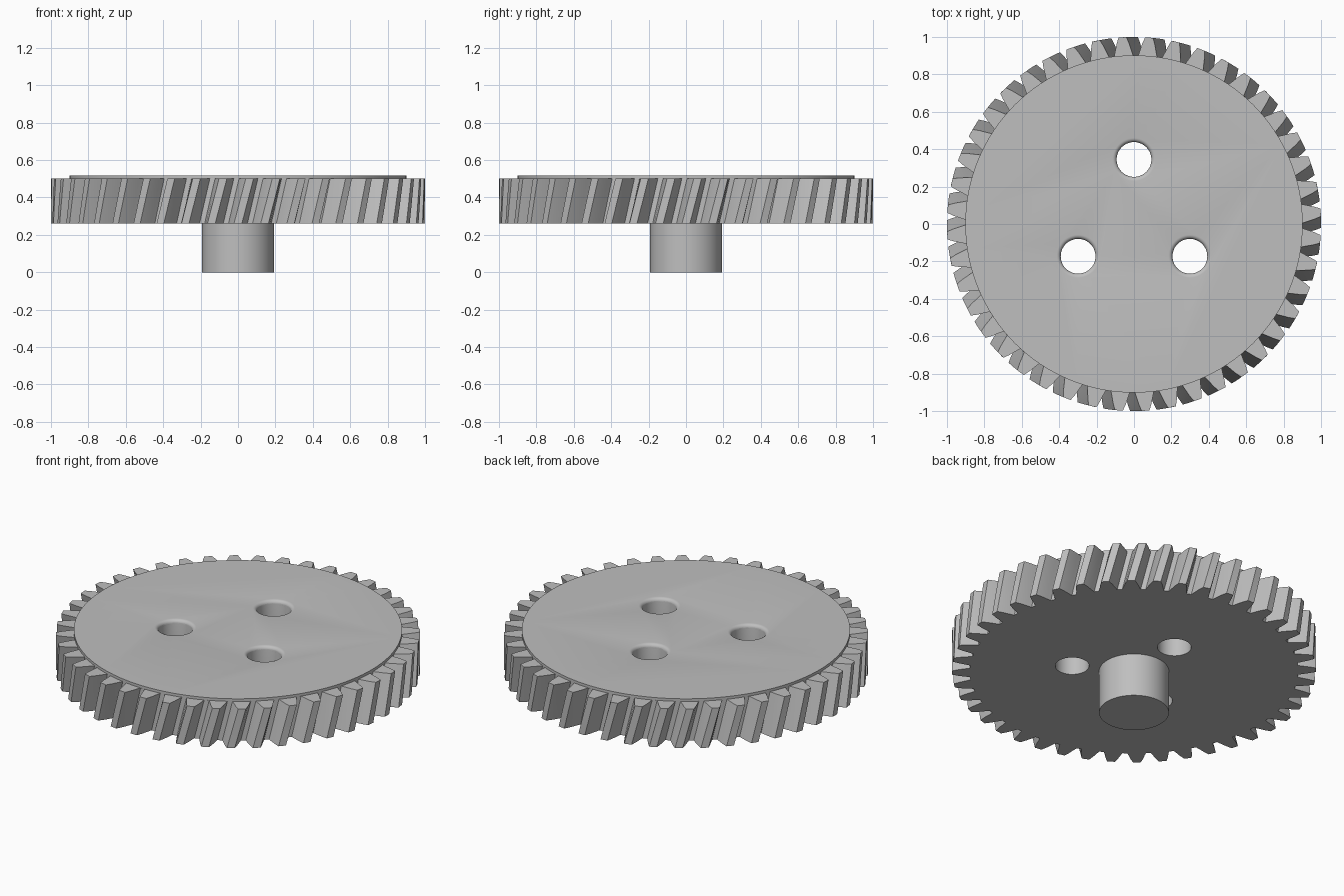
import bpy
import bmesh
from math import cos, sin, pi, radians

if "Cube" in bpy.data.objects:
    bpy.data.objects.remove(bpy.data.objects["Cube"], do_unlink=True)

TEETH = 44
TWIST = 0.062
GEAR_BOTTOM, GEAR_TOP, PLATE_TOP = 0.262, 0.5, 0.516
ROOT = 0.902

steel = bpy.data.materials.new("steel grey")
steel.use_nodes = True
GREY = (0.52, 0.52, 0.52, 1)
steel.diffuse_color = GREY
steel.node_tree.nodes["Principled BSDF"].inputs["Base Color"].default_value = GREY


def loft(name, rings):
    """Skin a stack of equal closed rings and cap both ends."""
    bm = bmesh.new()
    loops = [[bm.verts.new(p) for p in ring] for ring in rings]
    n = len(loops[0])
    for low, high in zip(loops, loops[1:]):
        for i in range(n):
            j = (i + 1) % n
            bm.faces.new((low[i], low[j], high[j], high[i]))
    bm.faces.new(loops[0][::-1])
    bm.faces.new(loops[-1])
    mesh = bpy.data.meshes.new(name)
    bm.to_mesh(mesh)
    bm.free()
    mesh.materials.append(steel)
    obj = bpy.data.objects.new(name, mesh)
    bpy.context.collection.objects.link(obj)
    return obj


def circle(r, z, x=0, y=0, n=64):
    return [(x + r * cos(2 * pi * i / n), y + r * sin(2 * pi * i / n), z)
            for i in range(n)]


def select_only(obj):
    bpy.ops.object.select_all(action='DESELECT')
    obj.select_set(True)
    bpy.context.view_layer.objects.active = obj


# Helical teeth: half widths as angles at each radius of one tooth
flank = [(ROOT, 0.056), (0.93, 0.046), (0.965, 0.035), (1.0, 0.021)]
tooth = [(r, -a) for r, a in flank] + [(r, a) for r, a in reversed(flank)]


def gear_ring(t):
    z = GEAR_BOTTOM + t * (GEAR_TOP - GEAR_BOTTOM)
    ring = []
    for k in range(TEETH):
        centre = 2 * pi * k / TEETH + t * TWIST
        ring += [(r * cos(centre + a), r * sin(centre + a), z) for r, a in tooth]
    return ring


gear = loft("helical_gear", [gear_ring(i / 4) for i in range(5)])

# Raised face plate and drive shaft
plate = loft("face_plate", [circle(ROOT, z, n=128) for z in (GEAR_TOP - 0.01, PLATE_TOP)])
shaft = loft("shaft", [circle(0.192, z) for z in (0, GEAR_BOTTOM + 0.01)])

# Three through holes with a rounded upper rim
HOLE, FILLET = 0.093, 0.022
profile = [(HOLE, 0.1)]
for i in range(6):
    a = radians(90) * i / 5
    profile.append((HOLE + FILLET * (1 - cos(a)), PLATE_TOP - FILLET * (1 - sin(a))))
profile.append((HOLE + FILLET, 0.7))

for k in range(3):
    angle = pi / 2 + 2 * pi * k / 3
    x, y = 0.345 * cos(angle), 0.345 * sin(angle)
    cutter = loft("hole_cutter", [circle(r, z, x, y, 48) for r, z in profile])
    cutter.hide_render = True
    for body in (gear, plate):
        select_only(body)
        cut = body.modifiers.new("hole", 'BOOLEAN')
        cut.operation = 'DIFFERENCE'
        cut.solver = 'EXACT'
        cut.object = cutter
        bpy.ops.object.modifier_apply(modifier=cut.name)
    bpy.data.objects.remove(cutter, do_unlink=True)

for obj in (gear, plate, shaft):
    select_only(obj)
    bpy.ops.object.shade_smooth_by_angle(angle=radians(25))
